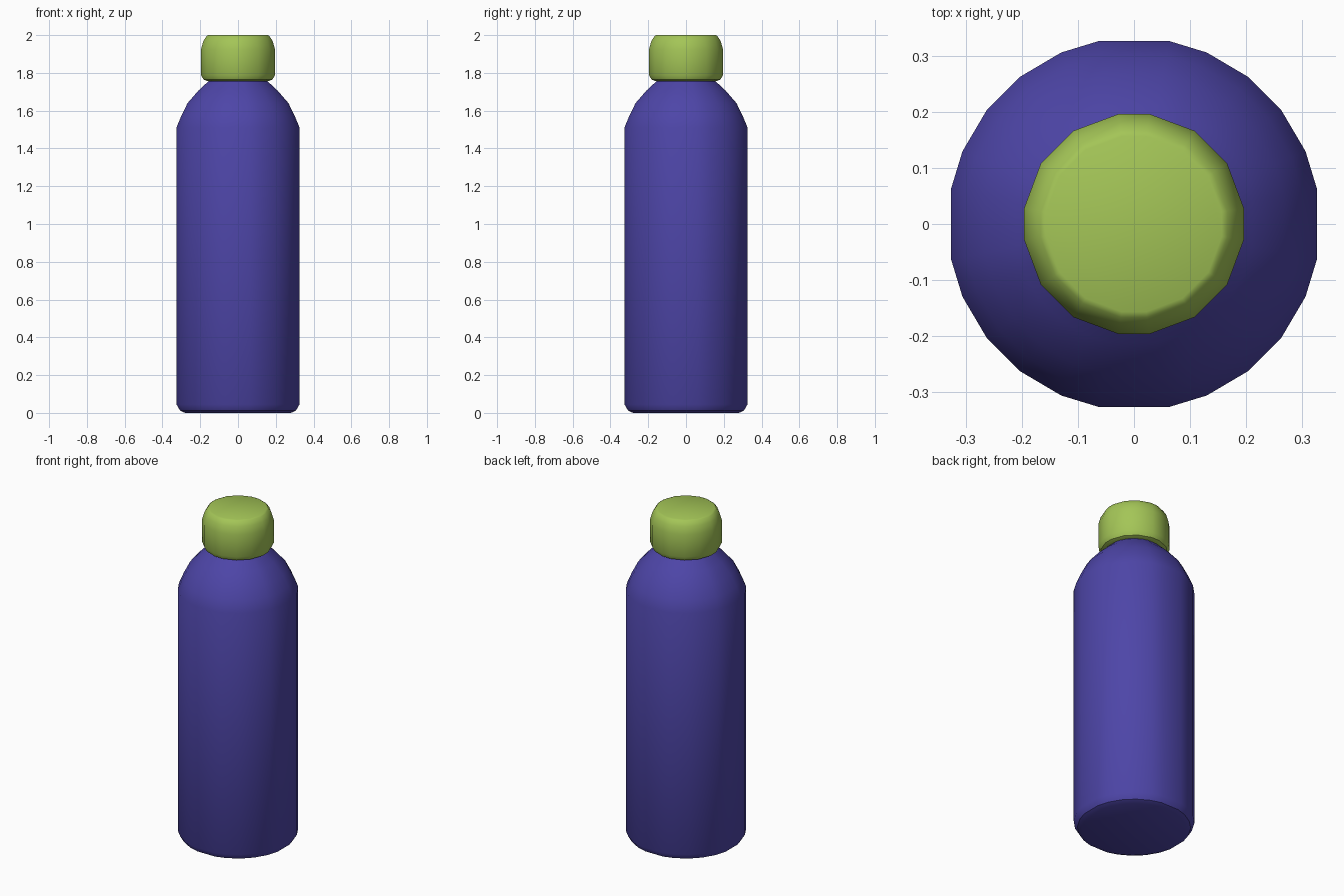
import bpy
import bmesh
from math import cos, sin, radians

cube = bpy.data.objects.get("Cube")
if cube:
    bpy.data.objects.remove(cube, do_unlink=True)


def make_material(name, colour):
    mat = bpy.data.materials.new(name)
    mat.use_nodes = True
    mat.diffuse_color = colour
    for node in mat.node_tree.nodes:
        if node.type == 'BSDF_PRINCIPLED':
            node.inputs["Base Color"].default_value = colour
            node.inputs["Roughness"].default_value = 0.6
    return mat


def lathe(name, profile, quadrant, mat):
    """Closed solid turned from (radius, z) points; quadrant lists corner angles per quarter turn."""
    angles = [radians(90 * q + a) for q in range(4) for a in quadrant]
    n = len(angles)
    bm = bmesh.new()
    rings = [[bm.verts.new((r * cos(a), r * sin(a), z)) for a in angles]
             for r, z in profile]
    for low, high in zip(rings, rings[1:]):
        for i in range(n):
            j = (i + 1) % n
            bm.faces.new((low[i], low[j], high[j], high[i]))
    bm.faces.new(rings[0][::-1])
    bm.faces.new(rings[-1])
    mesh = bpy.data.meshes.new(name)
    bm.to_mesh(mesh)
    bm.free()
    mesh.materials.append(mat)
    obj = bpy.data.objects.new(name, mesh)
    bpy.context.collection.objects.link(obj)
    bpy.ops.object.select_all(action='DESELECT')
    obj.select_set(True)
    bpy.context.view_layer.objects.active = obj
    bpy.ops.object.shade_smooth_by_angle(angle=radians(32))
    return obj


purple = make_material("purple", (0.075, 0.06, 0.39, 1))
green = make_material("lime green", (0.37, 0.56, 0.095, 1))

# Body with rounded base, domed shoulder and short neck
body_profile = [(0.285, 0), (0.312, 0.012), (0.332, 0.045), (0.332, 1.51),
                (0.305, 1.575), (0.272, 1.64), (0.215, 1.705),
                (0.16, 1.755), (0.15, 1.80)]
lathe("bottle_body", body_profile, (11, 23, 38, 52, 67, 79), purple)

# Cap with softened rims
cap_profile = [(0.165, 1.757), (0.185, 1.765), (0.198, 1.79), (0.198, 1.925),
               (0.185, 1.97), (0.168, 1.995), (0.158, 2.0)]
lathe("bottle_cap", cap_profile, (8, 33, 57, 82), green)
